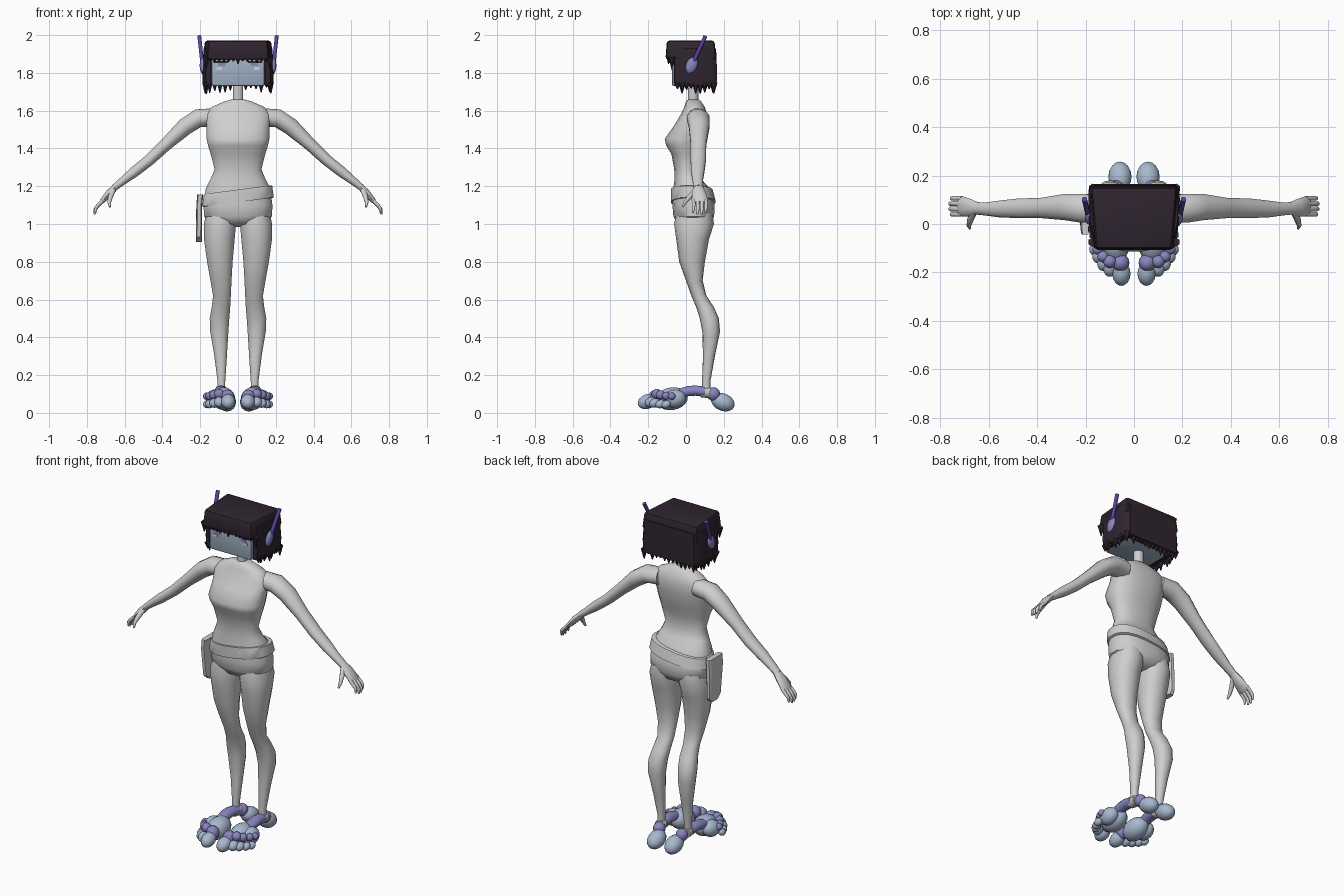
import bpy, bmesh, math, random
from mathutils import Vector, Matrix

random.seed(4)
if "Cube" in bpy.data.objects:
    bpy.data.objects.remove(bpy.data.objects["Cube"])


def material(name, r, g, b):
    m = bpy.data.materials.new(name)
    m.use_nodes = True
    m.diffuse_color = (r, g, b, 1)
    m.node_tree.nodes["Principled BSDF"].inputs["Base Color"].default_value = (r, g, b, 1)
    return m


GREY = material("light grey", .62, .62, .62)
HAIR = material("dark plum", .028, .018, .028)
FACE = material("face blue", .36, .45, .58)
BLUE = material("pale blue", .39, .48, .62)
LILAC = material("lilac", .25, .24, .52)
VIOLET = material("violet", .11, .06, .37)
BEIGE = material("beige", .58, .56, .52)
PINK = material("pale pink", .75, .62, .6)


def finish(bm, name, mat, angle=50):
    """Turn a bmesh into a shaded object."""
    bmesh.ops.recalc_face_normals(bm, faces=bm.faces)
    mesh = bpy.data.meshes.new(name)
    bm.to_mesh(mesh)
    bm.free()
    ob = bpy.data.objects.new(name, mesh)
    bpy.context.collection.objects.link(ob)
    mesh.materials.append(mat)
    if angle:
        bpy.context.view_layer.objects.active = ob
        ob.select_set(True)
        bpy.ops.object.shade_smooth_by_angle(angle=math.radians(angle))
        ob.select_set(False)
    return ob


def loft(name, rings, mat, sides=16, power=2.0, angle=50):
    """Skin over rings, each given as centre, half axis u and half axis v."""
    bm = bmesh.new()
    loops = []
    for c, u, v in rings:
        loop = []
        for i in range(sides):
            a = math.tau * (i + .5) / sides
            p, q = math.cos(a), math.sin(a)
            p = math.copysign(abs(p) ** (2 / power), p)
            q = math.copysign(abs(q) ** (2 / power), q)
            loop.append(bm.verts.new(Vector(c) + Vector(u) * p + Vector(v) * q))
        loops.append(loop)
    for a, b in zip(loops, loops[1:]):
        for i in range(sides):
            j = (i + 1) % sides
            bm.faces.new((a[i], a[j], b[j], b[i]))
    bm.faces.new(loops[0])
    bm.faces.new(loops[-1])
    return finish(bm, name, mat, angle)


def level(z, x, half, front, back, tilt=0):
    """Ring lying flat, measured by half width and front and back limits."""
    return ((x, (front + back) / 2, z), (half, 0, half * tilt), (0, (back - front) / 2, 0))


def tube(name, path, mat, sides=8, s=1):
    """Tube along points x, y, z, in-plane radius, depth radius."""
    rings = []
    pts = [Vector((s * p[0], p[1], p[2])) for p in path]
    for i, p in enumerate(path):
        d = (pts[min(i + 1, len(pts) - 1)] - pts[max(i - 1, 0)]).normalized()
        v = Vector((0, 1, 0))
        v = (v - d * v.dot(d)).normalized()
        rings.append((pts[i], d.cross(v) * p[3], v * p[4]))
    return loft(name, rings, mat, sides)


def ball(name, c, r, mat, tilt=0):
    bm = bmesh.new()
    m = Matrix.Translation(c) @ Matrix.Rotation(tilt, 4, 'X') @ Matrix.Diagonal((*r, 1))
    bmesh.ops.create_uvsphere(bm, u_segments=16, v_segments=10, radius=1, matrix=m)
    return finish(bm, name, mat, 80)


def box(name, c, size, mat, bevel=0):
    bm = bmesh.new()
    bmesh.ops.create_cube(bm, size=1, matrix=Matrix.Translation(c) @ Matrix.Diagonal((*size, 1)))
    if bevel:
        bmesh.ops.bevel(bm, geom=bm.edges[:], offset=bevel, segments=2, affect='EDGES', profile=.5)
    return finish(bm, name, mat, 40)


# torso: height, half width, front, back
torso = [(.985, .04, .02, .08), (1.0, .12, -.045, .13), (1.04, .182, -.068, .15),
         (1.1, .184, -.073, .153), (1.19, .172, -.068, .125), (1.235, .148, -.062, .085),
         (1.29, .125, -.063, .062), (1.37, .146, -.078, .075), (1.415, .16, -.106, .088),
         (1.45, .168, -.114, .098), (1.52, .168, -.065, .112), (1.58, .175, -.028, .112),
         (1.62, .14, -.01, .1), (1.65, .07, .0, .08), (1.66, .03, .012, .065)]
loft("torso", [level(z, 0, h, f, b) for z, h, f, b in torso], GREY, 20, 2.4)
loft("neck", [level(z, 0, .029, .01, .066) for z in (1.62, 1.69, 1.76)], GREY, 10)

# belt slung lower on one hip, with its pouch
loft("belt", [level(z, 0, h, -.08, b, .13) for z, h, b in
              ((1.115, .186, .152), (1.118, .191, .158), (1.178, .183, .142), (1.182, .177, .136))],
     GREY, 20, 2.4, 30)
loft("hip_pouch", [level(z, x, .016, f, b) for z, x, f, b in
                   ((.905, -.207, .01, .07), (.93, -.207, -.02, .085),
                    (1.1, -.205, -.045, .085), (1.155, -.2, -.045, .085))],
     GREY, 12, 5, 30)

# leg: height, centre, half width, front, back
leg = [(.1, .088, .02, .086, .128), (.17, .088, .021, .085, .13), (.3, .092, .034, .09, .153),
       (.43, .099, .049, .086, .18), (.5, .098, .053, .073, .174), (.56, .09, .05, .054, .148),
       (.62, .085, .048, .028, .108), (.7, .09, .057, 0, .088), (.8, .096, .069, -.036, .1),
       (.92, .099, .083, -.052, .122), (1.0, .095, .087, -.063, .148), (1.06, .09, .08, -.05, .14)]
arm = [(.12, .06, 1.565, .05, .055), (.21, .065, 1.56, .05, .062), (.28, .07, 1.515, .047, .056),
       (.38, .066, 1.423, .035, .043), (.47, .065, 1.338, .031, .042), (.55, .062, 1.275, .029, .036),
       (.61, .062, 1.228, .022, .028), (.655, .065, 1.192, .018, .026)]
palm = [(.645, .065, 1.2, .017, .025), (.68, .068, 1.165, .02, .037),
        (.715, .073, 1.125, .015, .043), (.725, .073, 1.113, .009, .038)]
thumb = [(.66, .05, 1.18, .014, .014), (.675, .02, 1.145, .014, .013),
         (.682, -.005, 1.115, .01, .01), (.678, -.018, 1.09, .005, .005)]

# foot balls: side offset, y, z, radii
toes = [(.1, -.185, .065, .027), (.128, -.165, .06, .024),
        (.15, -.135, .055, .022), (.165, -.105, .053, .02)]

for s, side in ((1, "left"), (-1, "right")):
    loft(side + "_leg", [level(z, s * x, h, f, b) for z, x, h, f, b in leg], GREY, 14, 2.2)
    tube(side + "_arm", arm, GREY, 12, s)
    tube(side + "_palm", palm, GREY, 10, s)
    tube(side + "_thumb", thumb, GREY, 8, s)
    for i in range(4):
        y = .04 + i * .022
        r = .0115 - abs(i - 1.5) * .001
        reach = .01 * abs(i - 1.5)
        tube(f"{side}_finger_{i + 1}",
             [(.71, y, 1.13, r, r), (.742, y, 1.098, r, r),
              (.76 - reach / 2, y, 1.07 + reach, r * .9, r * .9),
              (.762 - reach / 2, y - .003, 1.045 + reach, r * .45, r * .45)], GREY, 8, s)

    # foot made of swollen segments
    ball(side + "_heel", (s * .058, .195, .057), (.048, .065, .046), BLUE, -.4)
    ball(side + "_heel_joint", (s * .075, .145, .1), (.034, .036, .036), LILAC, -.4)
    tube(side + "_ankle_ring", [(.086, .08, .11, .031, .03), (.086, .128, .108, .031, .03)], BEIGE, 12, s)
    loft(side + "_arch", [((s * x, y, z), (.034, 0, 0), (0, 0, .028)) for x, y, z in
                          ((.086, .1, .112), (.09, .05, .118), (.092, .01, .115), (.09, -.04, .1))], LILAC, 12)
    ball(side + "_forefoot", (s * .075, -.075, .075), (.06, .085, .06), BLUE, .15)
    ball(side + "_outer_forefoot", (s * .125, -.06, .075), (.045, .06, .048), BLUE, .15)
    ball(side + "_great_toe_joint", (s * .055, -.16, .085), (.036, .036, .038), LILAC)
    ball(side + "_great_toe", (s * .052, -.205, .06), (.038, .052, .038), BLUE, .35)
    for i, (x, y, z, r) in enumerate(toes):
        ball(f"{side}_toe_joint_{i + 1}", (s * x, y + .03, z + .035), (r, r, r), LILAC)
        ball(f"{side}_toe_{i + 1}", (s * x, y, z - .008), (r, r * 1.25, r), BLUE, .4)

    # ear pod and antenna
    ball(side + "_ear_pod", (s * .186, .03, 1.84), (.017, .03, .045), LILAC, -.4)
    tube(side + "_antenna", [(.184, .012, 1.8, .01, .01), (.205, .103, 1.995, .011, .011)], VIOLET, 8, s)

    # painted eye
    box(side + "_lash", (s * .09, -.077, 1.858), (.075, .006, .01), HAIR)
    box(side + "_iris", (s * .087, -.077, 1.845), (.04, .005, .016), LILAC)
    box(side + "_eye_glint", (s * .1, -.077, 1.823), (.03, .004, .014), PINK)

# boxy head
box("head", (0, .025, 1.83), (.28, .2, .2), FACE, .012)


def prism(name, plan, levels, mat, bevel):
    """Stack a plan outline at several heights and scales."""
    bm = bmesh.new()
    loops = [[bm.verts.new((x * k, y * k + .02 * (1 - k), z)) for x, y in plan] for z, k in levels]
    n = len(plan)
    for a, b in zip(loops, loops[1:]):
        for i in range(n):
            bm.faces.new((a[i], a[(i + 1) % n], b[(i + 1) % n], b[i]))
    bm.faces.new(loops[0])
    bm.faces.new(loops[-1])
    if bevel:
        bmesh.ops.bevel(bm, geom=bm.edges[:], offset=bevel, segments=2, affect='EDGES', profile=.5)
    return finish(bm, name, mat, 40)


# hair: cap over the brow and a curtain around sides and back
prism("hair_cap", [(-.16, -.105), (.16, -.105), (.182, .155), (-.182, .155)],
      [(1.87, 1.03), (1.972, .97)], HAIR, .016)
half = [(.142, -.062), (.168, -.06), (.186, .02), (.184, .14), (.165, .162)]
inner = [(-.142, .12), (.142, .12)]
plan = half + [(-x, y) for x, y in reversed(half)] + inner
prism("hair_curtain", plan, [(1.735, 1.0), (1.8, 1.02), (1.93, .98)], HAIR, 0)

# ragged lock tips along the curtain and the fringe
bm = bmesh.new()


def lock(x, y, z, length, width, depth, turn):
    m = (Matrix.Translation((x, y, z - length / 2)) @ Matrix.Rotation(turn, 4, 'Z')
         @ Matrix.Diagonal((width, depth, 1, 1)))
    bmesh.ops.create_cone(bm, cap_ends=True, segments=6, radius1=.15, radius2=1, depth=length, matrix=m)


for i in range(9):
    y = -.045 + i * .024
    for s in (1, -1):
        lock(s * random.uniform(.165, .175), y, 1.75, random.uniform(.03, .065), .018, .02, 0)
for i in range(12):
    lock(-.15 + i * .3 / 11, .143, 1.75, random.uniform(.025, .06), .019, .018, 0)
for i in range(13):
    lock(-.15 + i * .025, -.092, 1.882, random.uniform(.016, .036), .018, .012, 0)
for s in (1, -1):
    lock(s * .17, -.075, 1.885, .06, .02, .02, 0)
finish(bm, "hair_tips", HAIR, 30)
